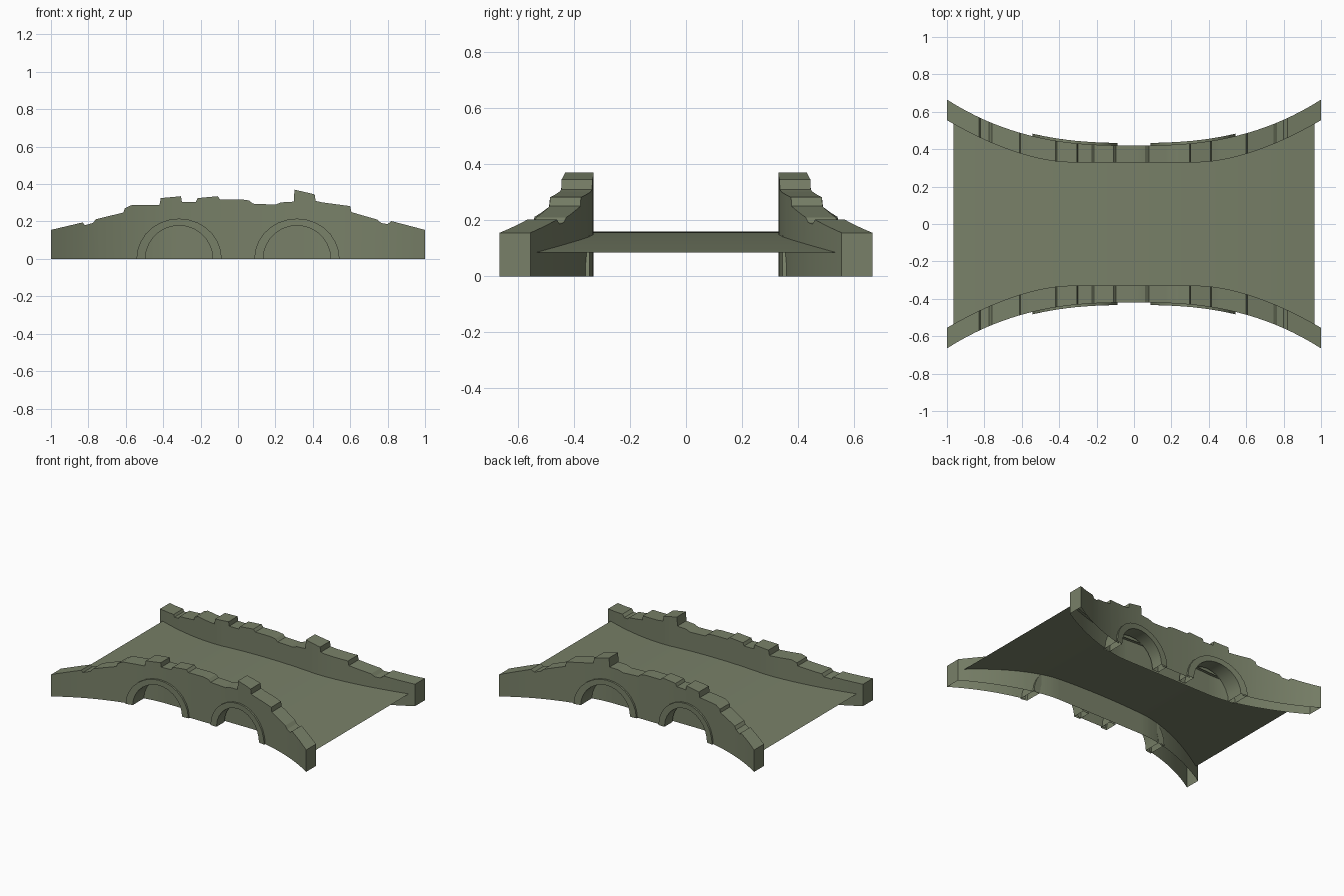
import bpy, bmesh, math

if "Cube" in bpy.data.objects:
    bpy.data.objects.remove(bpy.data.objects["Cube"])

# One flat stone colour
stone = bpy.data.materials.new("sage_stone")
stone.diffuse_color = (0.188, 0.216, 0.138, 1)
stone.use_nodes = True
stone.node_tree.nodes["Principled BSDF"].inputs["Base Color"].default_value = stone.diffuse_color

ARCH_X = (-0.315, 0.315)      # arch centres
R_OUT, R_IN, R_HOLE = 0.228, 0.18, 0.2


def inner_y(x):
    """Plan curve of the wall face beside the road."""
    return 0.33 + 0.225 * (max(0, abs(x) - 0.35) / 0.65) ** 1.69


def outer_y(x):
    """Plan curve of the outside wall face."""
    return 0.42 + 0.245 * abs(x) ** 2.6


# Broken, stepped skyline of the parapet (x, z)
SKYLINE = [(-1, .155), (-.83, .195), (-.82, .18), (-.775, .192), (-.76, .212), (-.612, .248),
           (-.606, .27), (-.57, .287), (-.42, .287), (-.413, .325), (-.305, .335), (-.3, .305),
           (-.225, .305), (-.215, .325), (-.11, .335), (-.095, .318), (.02, .318), (.06, .312),
           (.08, .295), (.2, .29), (.23, .302), (.298, .306), (.302, .37), (.41, .345),
           (.415, .31), (.45, .302), (.6, .282), (.606, .25), (.745, .21), (.765, .192),
           (.8, .186), (.82, .202), (1, .155)]


def skyline(x):
    for (x0, z0), (x1, z1) in zip(SKYLINE, SKYLINE[1:]):
        if x <= x1:
            return z0 + (z1 - z0) * (x - x0) / (x1 - x0)
    return SKYLINE[-1][1]


def opening(x):
    """Bottom of the outside face, raised over the arches."""
    return max([0] + [0.95 * math.sqrt(max(0, R_HOLE ** 2 - (x - c) ** 2)) for c in ARCH_X])


def finish(bm, name, mirror=True):
    bmesh.ops.recalc_face_normals(bm, faces=bm.faces)
    me = bpy.data.meshes.new(name)
    bm.to_mesh(me)
    bm.free()
    me.materials.append(stone)
    ob = bpy.data.objects.new(name, me)
    bpy.context.collection.objects.link(ob)
    bpy.ops.object.select_all(action='DESELECT')
    ob.select_set(True)
    bpy.context.view_layer.objects.active = ob
    bpy.ops.object.shade_smooth_by_angle(angle=math.radians(25))
    if mirror:
        m = ob.modifiers.new("other_side", 'MIRROR')
        m.use_axis = (False, True, False)
        m.use_mirror_merge = False
    return ob


def loft(bm, rows, closed=False):
    """Bridge successive rows of points with quads."""
    vs = [[bm.verts.new(p) for p in r] for r in rows]
    n = len(vs[0])
    for a, b in zip(vs, vs[1:]):
        for i in range(n if closed else n - 1):
            j = (i + 1) % n
            bm.faces.new((a[i], b[i], b[j], a[j]))
    return vs


# Side walls: hollow shells, open underneath, with arch openings outside
xs = {p[0] for p in SKYLINE}
xs |= {round(-1 + i * 0.05, 3) for i in range(41)}
xs |= {round(c + R_HOLE * math.cos(math.pi * i / 16), 4) for c in ARCH_X for i in range(17)}
bm = bmesh.new()
rows = []
for x in sorted(xs):
    z, yi, yo = skyline(x), -inner_y(x), -outer_y(x)
    rows.append([(x, yo, opening(x)), (x, yo, z), (x, yi, z), (x, yi, 0)])
vs = loft(bm, rows)
bm.faces.new(vs[0])
bm.faces.new(vs[-1])
finish(bm, "side_walls")

# Arch rings: stand proud of the wall and run through its thickness
for side, cx in zip(("left", "right"), ARCH_X):
    bm = bmesh.new()
    rows = []
    for i in range(15):
        a = math.pi * i / 14
        row = []
        for r, k in ((R_OUT, 0.945), (R_IN, 0.99)):
            x, z = cx + r * math.cos(a), r * k * math.sin(a)
            pair = [(x, -outer_y(x) - 0.013, z), (x, -0.345, z)]
            row += pair if r == R_OUT else pair[::-1]
        rows.append(row)
    loft(bm, rows, closed=True)
    finish(bm, side + "_arch_rings")

# Road deck: gently humped sheet reaching just inside the walls
bm = bmesh.new()
rows = []
for i in range(25):
    x = -0.965 + 1.93 * i / 24
    y, z = inner_y(x) + 0.02, 0.16 - 0.075 * (x / 0.965) ** 2
    rows.append([(x, -y, z), (x, y, z)])
loft(bm, rows)
finish(bm, "road_deck", mirror=False)
